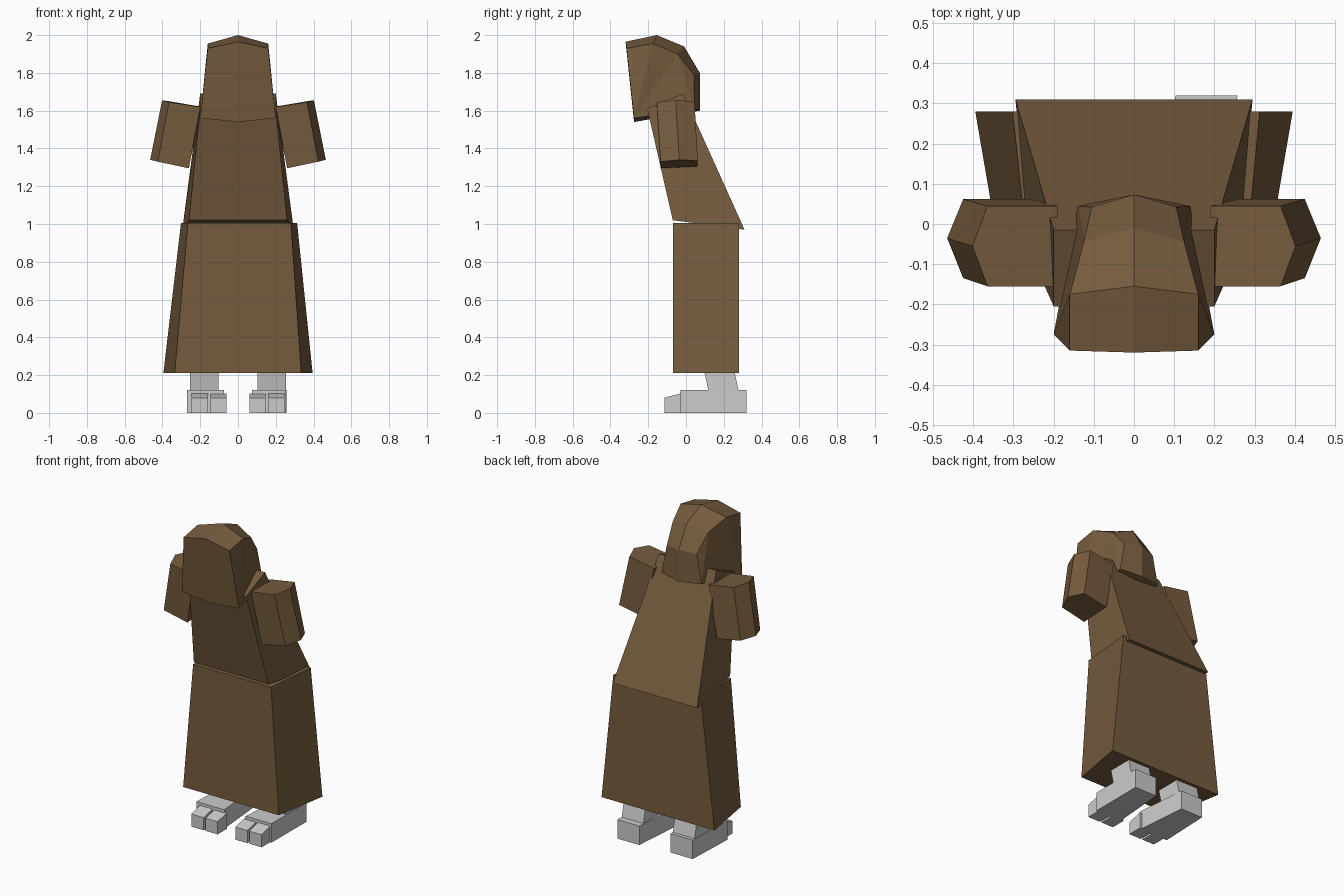
import bpy, bmesh
from mathutils import Vector

if "Cube" in bpy.data.objects:
    bpy.data.objects.remove(bpy.data.objects["Cube"])


def material(name, rgb):
    m = bpy.data.materials.new(name)
    m.diffuse_color = (*rgb, 1)
    m.use_nodes = True
    m.node_tree.nodes["Principled BSDF"].inputs["Base Color"].default_value = m.diffuse_color
    return m


BROWN = material("brown_cloth", (0.181, 0.107, 0.048))
GREY = material("light_grey", (0.60, 0.60, 0.60))


def make(name, verts, faces, mat):
    bm = bmesh.new()
    vs = [bm.verts.new(v) for v in verts]
    for f in faces:
        bm.faces.new([vs[i] for i in f])
    bmesh.ops.recalc_face_normals(bm, faces=bm.faces)
    me = bpy.data.meshes.new(name)
    bm.to_mesh(me)
    bm.free()
    me.materials.append(mat)
    ob = bpy.data.objects.new(name, me)
    bpy.context.collection.objects.link(ob)
    return ob


def loft(name, bottom, top, mat):
    """Closed solid between two matching loops."""
    n = len(bottom)
    faces = [tuple(range(n)), tuple(range(n, 2 * n))]
    faces += [(i, (i + 1) % n, n + (i + 1) % n, n + i) for i in range(n)]
    return make(name, bottom + top, faces, mat)


# Skirt of the robe, wider at the back and the hem
loft("skirt",
     [(-.335, -.07, .21), (.335, -.07, .21), (.395, .28, .21), (-.395, .28, .21)],
     [(-.265, -.07, 1.005), (.28, -.07, 1.005), (.313, .28, 1.005), (-.302, .28, 1.005)],
     BROWN)

# Torso leaning forward over the skirt
loft("torso",
     [(-.26, -.07, 1.02), (.26, -.07, 1.02), (.295, .31, .97), (-.295, .31, .97)],
     [(-.20, -.205, 1.61), (.20, -.205, 1.61), (.20, -.015, 1.69), (-.20, -.015, 1.69)],
     BROWN)

# Hood: a ridge line in the middle with a matching edge on each side
ridge = [(-.275, 1.54), (-.32, 1.965), (-.155, 2.0), (-.01, 1.94), (.073, 1.80), (.073, 1.60)]
edge = [(.20, -.275, 1.56), (.16, -.315, 1.93), (.16, -.175, 1.955),
        (.125, -.045, 1.90), (.105, .042, 1.79), (.14, .045, 1.61)]
verts = [(0, y, z) for y, z in ridge] + edge + [(-x, y, z) for x, y, z in edge]
faces = []
for o in (6, 12):
    faces += [(i, (i + 1) % 6, o + (i + 1) % 6, o + i) for i in range(6)]
    faces += [(o, o + 1, o + 2), (o, o + 2, o + 3), (o, o + 3, o + 5), (o + 3, o + 4, o + 5)]
make("hood", verts, faces, BROWN)

# Short sleeves with a pointed outer side
sleeve_low = [(.26, -.135, 1.295), (.425, -.135, 1.33), (.465, -.035, 1.34),
              (.425, .062, 1.335), (.26, .062, 1.305)]
sleeve_high = [(.20, -.155, 1.62), (.365, -.155, 1.645), (.402, -.055, 1.655),
               (.365, .045, 1.65), (.19, .045, 1.62)]
for side, s in (("right", 1), ("left", -1)):
    loft(side + "_sleeve", [(s * x, y, z) for x, y, z in sleeve_low],
         [(s * x, y, z) for x, y, z in sleeve_high], BROWN)


def block(name, x0, x1, y0, y1, z0, z1, front_drop=0, front_x=None, shift=0):
    """Box with optional lower front top, other front width, or leaning top."""
    fx0, fx1 = front_x or (x0, x1)
    low = [Vector((fx0, y0, z0)), Vector((fx1, y0, z0)), Vector((x1, y1, z0)), Vector((x0, y1, z0))]
    high = [v + Vector((0, shift, z1 - z0)) for v in low]
    for v in high[:2]:
        v.z -= front_drop
    return loft(name, low, high, GREY)


# Feet: ankle, foot block and two toes each
for side, s, heel, outer in (("right", 1, .32, .255), ("left", -1, .30, .27)):
    def span(a, b):
        return (a, b) if s > 0 else (-b, -a)
    block(side + "_ankle", *span(.103, .255), .12, .28, .11, .25, shift=-.03)
    block(side + "_foot", *span(.103, .257), -.03, heel, 0, .12, front_x=span(.075, outer))
    block(side + "_inner_toe", *span(.062, .146), -.115, -.02, 0, .102, front_drop=.022)
    block(side + "_outer_toe", *span(.16, .245), -.115, -.02, 0, .105, front_drop=.025)
